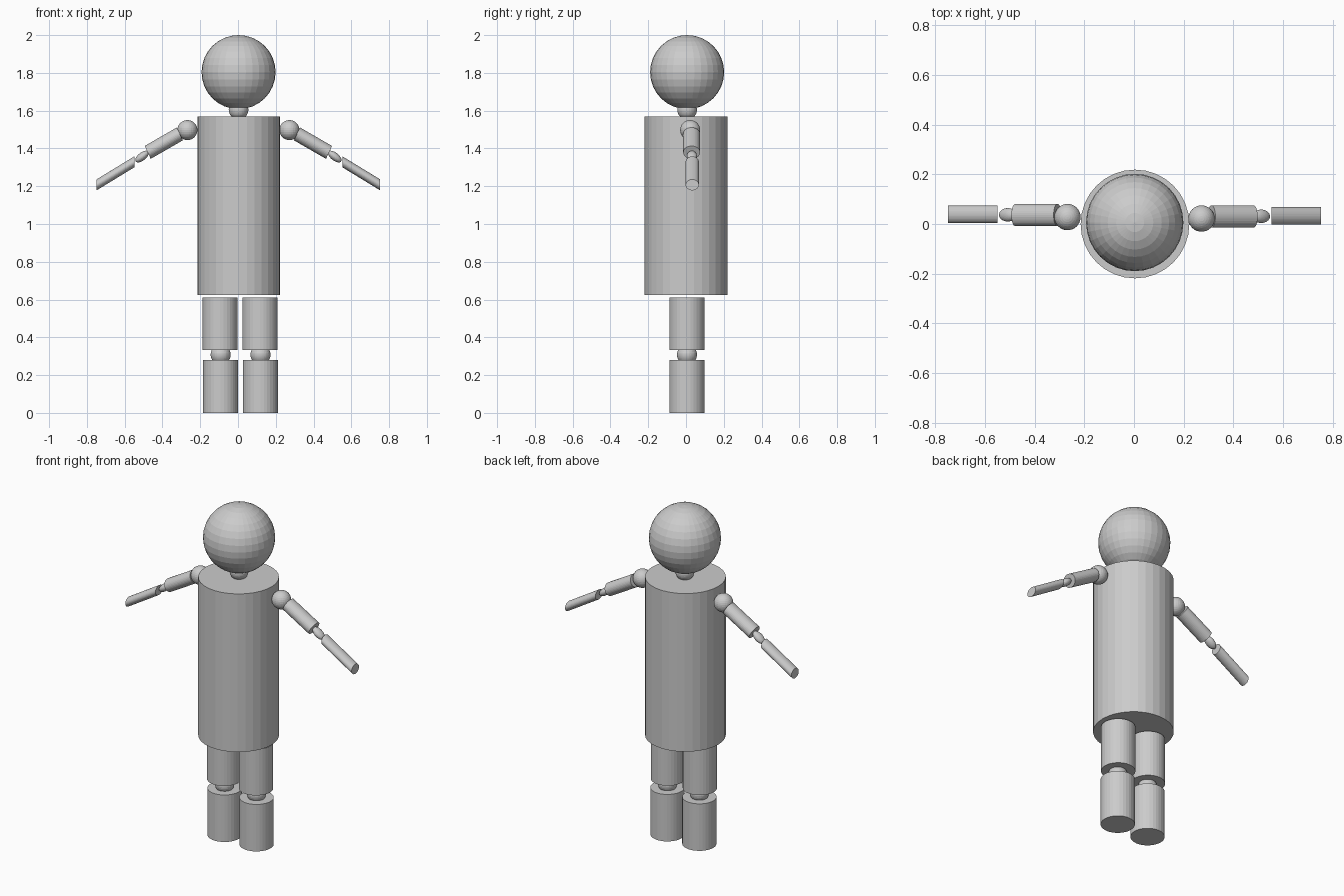
import bpy, bmesh
from mathutils import Matrix, Vector

if "Cube" in bpy.data.objects:
    bpy.data.objects.remove(bpy.data.objects["Cube"])


def part(name, kind, centre, ax, ay, az):
    """Unit sphere or cylinder mapped onto three half-axis vectors around a centre."""
    bm = bmesh.new()
    if kind == "ball":
        bmesh.ops.create_uvsphere(bm, u_segments=32, v_segments=16, radius=1)
    else:
        bmesh.ops.create_cone(bm, cap_ends=True, segments=32, radius1=1, radius2=1, depth=2)
    m = Matrix((ax, ay, az)).transposed().to_4x4()
    bm.transform(Matrix.Translation(centre) @ m)
    bmesh.ops.recalc_face_normals(bm, faces=bm.faces[:])
    mesh = bpy.data.meshes.new(name)
    bm.to_mesh(mesh)
    bm.free()
    ob = bpy.data.objects.new(name, mesh)
    bpy.context.scene.collection.objects.link(ob)
    return ob


def ball(name, centre, rx, rz=None):
    part(name, "ball", centre, (rx, 0, 0), (0, rx, 0), (0, 0, rz or rx))


def post(name, x, y, r, z0, z1):
    part(name, "tube", (x, y, (z0 + z1) / 2), (r, 0, 0), (0, r, 0), (0, 0, (z1 - z0) / 2))


def limb(name, a, b, end, ry):
    """Slanted tube from a to b; end is the half vector across its end caps."""
    a, b = Vector(a), Vector(b)
    part(name, "tube", (a + b) / 2, end, (0, ry, 0), (b - a) / 2)


# Head, neck and body
ball("head", (0.003, 0.006, 1.804), 0.196)
ball("neck", (0.003, 0.006, 1.605), 0.052)
post("torso", 0.004, 0, 0.219, 0.624, 1.57)

# Legs
for side, xu, xl in (("left", -0.095, -0.092), ("right", 0.116, 0.119)):
    post(side + "_upper_leg", xu, 0.005, 0.093, 0.334, 0.61)
    ball(side + "_knee", (xl, 0.005, 0.308), 0.053)
    post(side + "_lower_leg", xl, 0.005, 0.093, 0, 0.281)

# Arms: the slanted end caps are slightly sheared
for side, s, dx, y in (("left", -1, 0, 0.036), ("right", 1, 0.004, 0.030)):
    def at(x, yy, z):
        return (s * x + dx, yy, z)
    ball(side + "_shoulder", at(0.268, y - 0.008, 1.497), 0.053)
    limb(side + "_upper_arm", at(0.308, y, 1.477), at(0.478, y, 1.379), (s * 0.016, 0, 0.034), 0.045)
    part(side + "_elbow", "ball", at(0.508, y + 0.001, 1.357),
         (s * 0.034, 0, -0.026), (0, 0.027, 0), (s * 0.012, 0, 0.017))
    limb(side + "_forearm", at(0.549, y + 0.003, 1.329), at(0.749, y + 0.003, 1.207), (0, 0, 0.029), 0.035)
